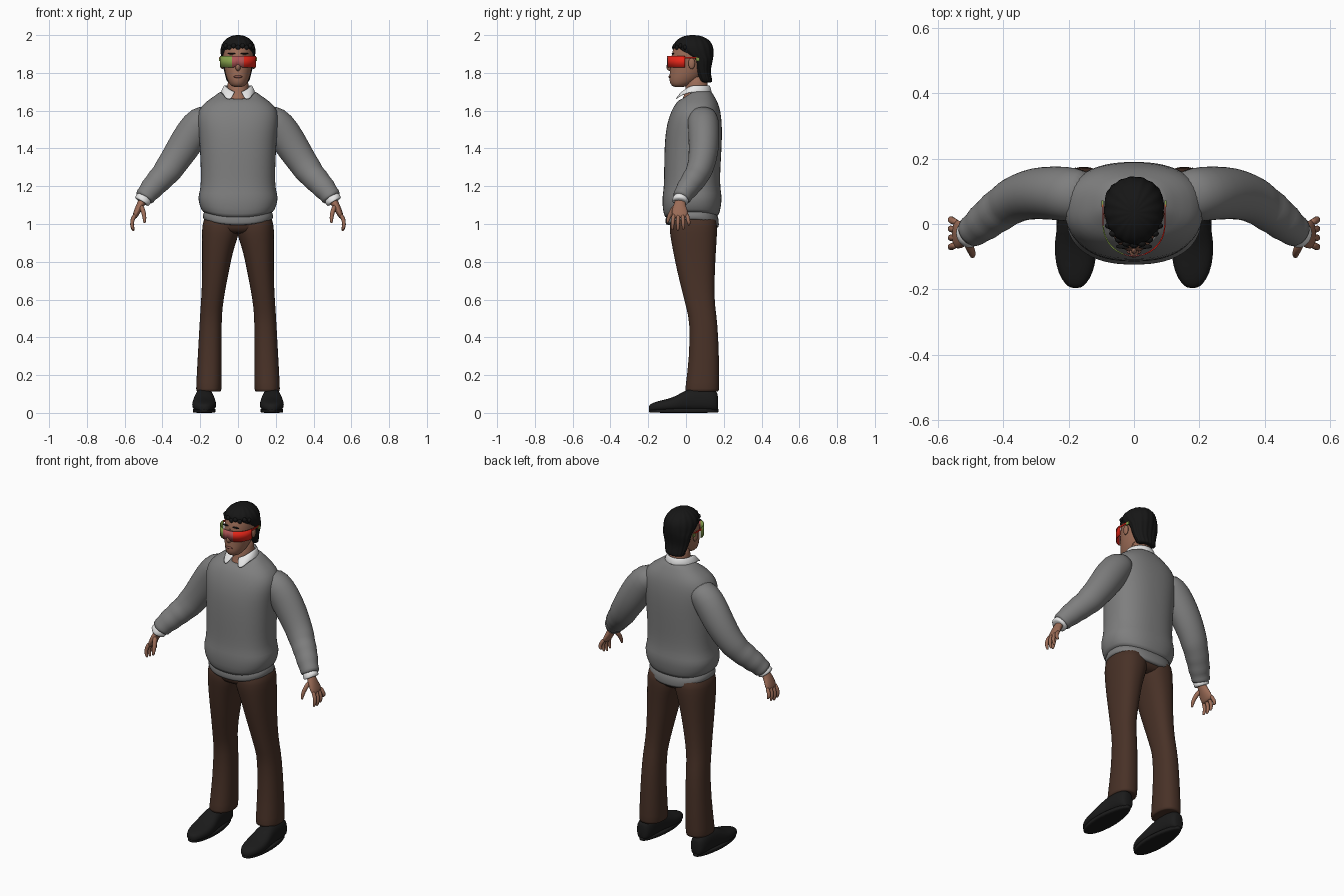
import bpy, bmesh
from math import sin, cos, pi, radians
from mathutils import Vector

cube = bpy.data.objects.get("Cube")
if cube:
    bpy.data.objects.remove(cube)


def material(name, r, g, b):
    m = bpy.data.materials.new(name)
    m.use_nodes = True
    m.diffuse_color = (r, g, b, 1)
    shader = m.node_tree.nodes["Principled BSDF"]
    shader.inputs["Base Color"].default_value = (r, g, b, 1)
    shader.inputs["Roughness"].default_value = 0.8
    return m


SKIN = material("skin", .33, .15, .095)
LIPS = material("lips", .24, .09, .07)
HAIR = material("hair black", .008, .008, .008)
WOOL = material("sweater grey", .21, .21, .21)
SHIRT = material("shirt white", .8, .8, .8)
BROWN = material("trouser brown", .065, .031, .02)
SHOE = material("shoe black", .011, .011, .011)
RED = material("lens red", .85, .02, .01)
PINK = material("lens pink", .42, .09, .09)
GREEN = material("lens green", .24, .36, .07)


def finish(name, bm, mats, subsurf=0, thick=0, smooth=True):
    bmesh.ops.recalc_face_normals(bm, faces=bm.faces)
    mesh = bpy.data.meshes.new(name)
    bm.to_mesh(mesh)
    bm.free()
    for m in mats:
        mesh.materials.append(m)
    for p in mesh.polygons:
        p.use_smooth = smooth
    obj = bpy.data.objects.new(name, mesh)
    bpy.context.collection.objects.link(obj)
    if thick:
        obj.modifiers.new("thickness", "SOLIDIFY").thickness = thick
    if subsurf:
        mod = obj.modifiers.new("smooth", "SUBSURF")
        mod.levels = mod.render_levels = subsurf
    return obj


def skin_rings(name, rings, mat, closed=True, subsurf=1, thick=0):
    """Bridge successive rings of points into one surface."""
    bm = bmesh.new()
    loops = [[bm.verts.new(p) for p in ring] for ring in rings]
    n = len(loops[0])
    for a, b in zip(loops, loops[1:]):
        for i in range(n if closed else n - 1):
            j = (i + 1) % n
            bm.faces.new((a[i], a[j], b[j], b[i]))
    if closed:
        bm.faces.new(loops[0])
        bm.faces.new(loops[-1])
    return finish(name, bm, [mat], subsurf, thick)


def power(v, e):
    return abs(v) ** e * (1 if v > 0 else -1)


def oval(a, x0, x1, y0, y1, e=2.0):
    return ((x0 + x1) / 2 + (x1 - x0) / 2 * power(cos(a), 2 / e),
            (y0 + y1) / 2 + (y1 - y0) / 2 * power(sin(a), 2 / e))


def stack(name, rows, mat, e=2.0, n=32, wave=0, dips=None):
    """Horizontal ovals (z, x0, x1, y0, y1); dips lower front and back of a row."""
    rings = []
    for k, (z, x0, x1, y0, y1) in enumerate(rows):
        front, back = (dips or {}).get(k, (0, 0))
        ring = []
        for i in range(n):
            a = 2 * pi * (i + .5) / n
            w = wave * sin(a * n / 4)
            x, y = oval(a, x0 - w, x1 + w, y0 - w, y1 + w, e)
            drop = (front if sin(a) < 0 else back) * sin(a) ** 2
            ring.append((x, y, z - drop))
        rings.append(ring)
    return skin_rings(name, rings, mat)


def body(name, rows, mat, **kw):
    return stack(name, [(z, -w, w, f, b) for z, w, f, b in rows], mat, **kw)


def limb(name, rows, mat, side, n=16):
    """Ovals square to a path; rows are (x, y, z, thickness, depth)."""
    pts = [Vector(r[:3]) for r in rows]
    rings = []
    for k, row in enumerate(rows):
        t = (pts[min(k + 1, len(pts) - 1)] - pts[max(k - 1, 0)]).normalized()
        across = Vector((0, 1, 0))
        across = (across - t * across.dot(t)).normalized()
        out = t.cross(across)
        ring = []
        for i in range(n):
            a = 2 * pi * i / n
            p = pts[k] + out * (row[3] * cos(a)) + across * (row[4] * sin(a))
            ring.append((p.x * side, p.y, p.z))
        rings.append(ring)
    return skin_rings(name, rings, mat)


def blob(name, place, size, mat):
    bm = bmesh.new()
    bmesh.ops.create_uvsphere(bm, u_segments=16, v_segments=10, radius=1)
    for v in bm.verts:
        v.co = Vector(c * s + p for c, s, p in zip(v.co, size, place))
    return finish(name, bm, [mat])


# Sweater body and shirt tail
body("sweater", [
    (1.07, .165, -.09, .155), (1.055, .185, -.112, .172), (1.10, .206, -.125, .186),
    (1.145, .213, -.126, .191), (1.18, .2, -.119, .183), (1.25, .196, -.116, .18),
    (1.35, .2, -.116, .186), (1.45, .205, -.112, .191), (1.53, .215, -.102, .191),
    (1.6, .215, -.078, .183), (1.645, .175, -.052, .168), (1.68, .12, -.025, .148),
    (1.71, .085, -.01, .13), (1.69, .06, .01, .11)],
    WOOL, e=2.4, dips={0: (.03, .02), 1: (.03, .02), 2: (.02, .01), 11: (.015, 0),
                       12: (.05, 0), 13: (.05, 0)})
body("shirt_tail", [(1.1, .18, -.1, .165), (1.04, .188, -.11, .175),
                    (1.022, .184, -.108, .175), (1.025, .165, -.09, .155)],
     WOOL, e=2.4, dips={1: (.02, .03), 2: (.03, .045), 3: (.03, .045)})

# Neck and head
body("neck", [(1.6, .075, -.045, .12), (1.66, .062, -.02, .118), (1.7, .056, -.002, .115),
              (1.8, .056, .0, .115)], SKIN)
body("head", [(1.724, .025, -.066, -.01), (1.738, .044, -.082, .03), (1.765, .057, -.09, .07),
              (1.79, .066, -.086, .09), (1.825, .073, -.086, .11), (1.87, .079, -.079, .125),
              (1.92, .08, -.073, .13), (1.96, .07, -.05, .12), (1.985, .04, -.01, .08)], SKIN)
blob("nose", (0, -.084, 1.832), (.014, .02, .022), SKIN)
blob("nose_bridge", (0, -.078, 1.86), (.009, .014, .03), SKIN)
blob("lips", (0, -.085, 1.78), (.023, .008, .007), LIPS)
body("hair", [(1.748, .05, .075, .135), (1.755, .06, .068, .141), (1.8, .07, .05, .127),
              (1.84, .081, .035, .135), (1.875, .087, .025, .142), (1.892, .09, -.025, .145),
              (1.92, .093, -.055, .146), (1.95, .088, -.07, .141), (1.98, .066, -.043, .117),
              (1.996, .035, -.01, .08), (2.0, .012, .02, .05)], HAIR, n=64, wave=.0018)
for s in (1, -1):
    blob("ear", (s * .083, .03, 1.85), (.01, .018, .03), SKIN)
    blob("eyebrow", (s * .034, -.069, 1.902), (.022, .007, .004), HAIR)

# Small curls along the hairline
for k in range(9):
    a = radians(205 + k * 130 / 8)
    x, y = oval(a, -.084, .084, -.064, .14)
    blob("hair_curl", (x, y, 1.935 + .008 * (k % 2)), (.013, .01, .013), HAIR)

# Folded shirt collar, open at the front
top, fold, low = [], [], []
for k in range(33):
    a = radians(-77 + 334 * k / 32)
    f = max(0, -sin(a)) ** 2
    x, y = oval(a, -.068, .068, -.016, .12)
    top.append((x, y, 1.735 - .035 * f))
    x, y = oval(a, -.076, .076, -.03, .127)
    fold.append((x, y, 1.735 - .037 * f))
    x, y = oval(a, -.093, .093, -.064, .138)
    low.append((x * (1 + .9 * f ** 3), y, 1.695 - .04 * f))
skin_rings("shirt_collar", [top, fold, low], SHIRT, closed=False, thick=.006)

# Three-colour visor wrapped around the face
bm = bmesh.new()
columns = []
for k in range(37):
    x, y = oval(radians(180 + 5 * k), -.096, .096, -.1, .09)
    notch = .018 * max(0, 1 - abs(x) / .022)
    columns.append([bm.verts.new((x, y, z)) for z in (1.828 + notch, 1.889)])
for a, b in zip(columns, columns[1:]):
    face = bm.faces.new((a[0], b[0], b[1], a[1]))
    x = face.calc_center_median().x
    face.material_index = 0 if x < -.03 else 1 if x < .03 else 2
finish("visor", bm, [GREEN, PINK, RED], thick=.004)


def plate(name, place, size, mat):
    bm = bmesh.new()
    bmesh.ops.create_cube(bm, size=1)
    for v in bm.verts:
        v.co = Vector(c * d + p for c, d, p in zip(v.co, size, place))
    finish(name, bm, [mat], smooth=False)


for s in (1, -1):
    plate("visor_temple", (s * .095, .025, 1.88), (.004, .07, .01), RED)
    plate("visor_hinge", (s * .097, .062, 1.872), (.006, .02, .018), GREEN)

# Trousers seat
body("trouser_seat", [(1.08, .17, -.085, .16), (1.0, .186, -.09, .166),
                      (.96, .15, -.08, .15), (.945, .07, -.04, .11)], BROWN, e=2.4)

LEG = [(1.06, .0, .18, -.08, .16), (.98, -.015, .191, -.09, .166), (.92, .005, .191, -.08, .163),
       (.85, .028, .19, -.068, .158), (.75, .048, .19, -.047, .153), (.64, .07, .192, -.02, .15),
       (.55, .083, .199, .003, .155), (.48, .087, .203, .02, .167), (.3, .086, .213, .018, .175),
       (.14, .086, .222, -.003, .176), (.11, .088, .222, -.006, .175), (.115, .1, .21, .01, .16)]
SLEEVE = [(.13, .085, 1.585, .055, .07), (.19, .09, 1.55, .086, .085), (.24, .095, 1.485, .092, .083),
          (.3, .095, 1.39, .086, .08), (.35, .082, 1.315, .077, .072), (.375, .068, 1.28, .077, .07),
          (.395, .055, 1.255, .067, .064), (.42, .037, 1.23, .07, .066), (.437, .024, 1.21, .061, .058),
          (.46, .005, 1.185, .064, .06), (.475, -.008, 1.167, .053, .05), (.492, -.02, 1.145, .055, .051),
          (.502, -.027, 1.132, .048, .045), (.495, -.022, 1.14, .03, .03)]
CUFF = [(.485, -.015, 1.155, .04, .04), (.505, -.03, 1.125, .046, .044),
        (.513, -.035, 1.113, .045, .043), (.508, -.03, 1.12, .03, .03)]
PALM = [(.495, -.024, 1.14, .022, .028), (.515, -.034, 1.105, .021, .03),
        (.53, -.034, 1.075, .019, .043), (.544, -.031, 1.045, .015, .045), (.549, -.03, 1.03, .01, .04)]
THUMB = [(.515, -.05, 1.1, .014, .016), (.5, -.077, 1.066, .013, .014),
         (.494, -.094, 1.03, .011, .011), (.495, -.1, 1.002, .006, .006)]
UPPER = [(-.197, .012, .04), (-.185, .03, .05), (-.15, .05, .062), (-.1, .06, .073),
         (-.05, .06, .09), (-.01, .054, .118), (.05, .047, .135), (.12, .047, .13),
         (.16, .038, .115), (.17, .02, .1)]

for s, word in ((1, "left"), (-1, "right")):
    # Trouser legs
    stack(word + "_trouser_leg", [(z, *sorted((s * a, s * b)), f, k) for z, a, b, f, k in LEG],
          BROWN, e=2.3)
    # Arms and hands
    limb(word + "_sleeve", SLEEVE, WOOL, s, n=24)
    limb(word + "_cuff", CUFF, SHIRT, s)
    limb(word + "_palm", PALM, SKIN, s)
    limb(word + "_thumb", THUMB, SKIN, s, n=10)
    for k in range(4):
        y = -.064 + .023 * k
        tip = (.967, .962, .97, .992)[k]
        y2 = y + (k - 1.3) * .006
        limb(word + "_finger", [
            (.541, y, 1.055, .011, .011), (.559, (y + y2) / 2, 1.025, .012, .011),
            (.563, y2, (1.025 + tip) / 2, .01, .01), (.556, y2, tip + .008, .009, .008),
            (.552, y2, tip, .004, .004)], SKIN, s, n=10)
    # Shoes: an upper built from upright ovals on a flat sole
    rings = []
    for y, w, h in UPPER:
        ring = []
        for i in range(20):
            x, z = oval(2 * pi * i / 20, -w, w, .008, h, 2.5)
            ring.append((s * .179 + x * (1.12 - z), y, z))
        rings.append(ring)
    skin_rings(word + "_shoe", rings, SHOE)
    sole = []
    for z in (0, .004, .02, .024):
        ring = []
        for i in range(28):
            x, y = oval(2 * pi * i / 28, -.06, .06, -.198, .174, 2.2)
            ring.append((s * .179 + x * (1 - max(0, y) * 1.2), y, z))
        sole.append(ring)
    skin_rings(word + "_shoe_sole", sole, SHOE)
